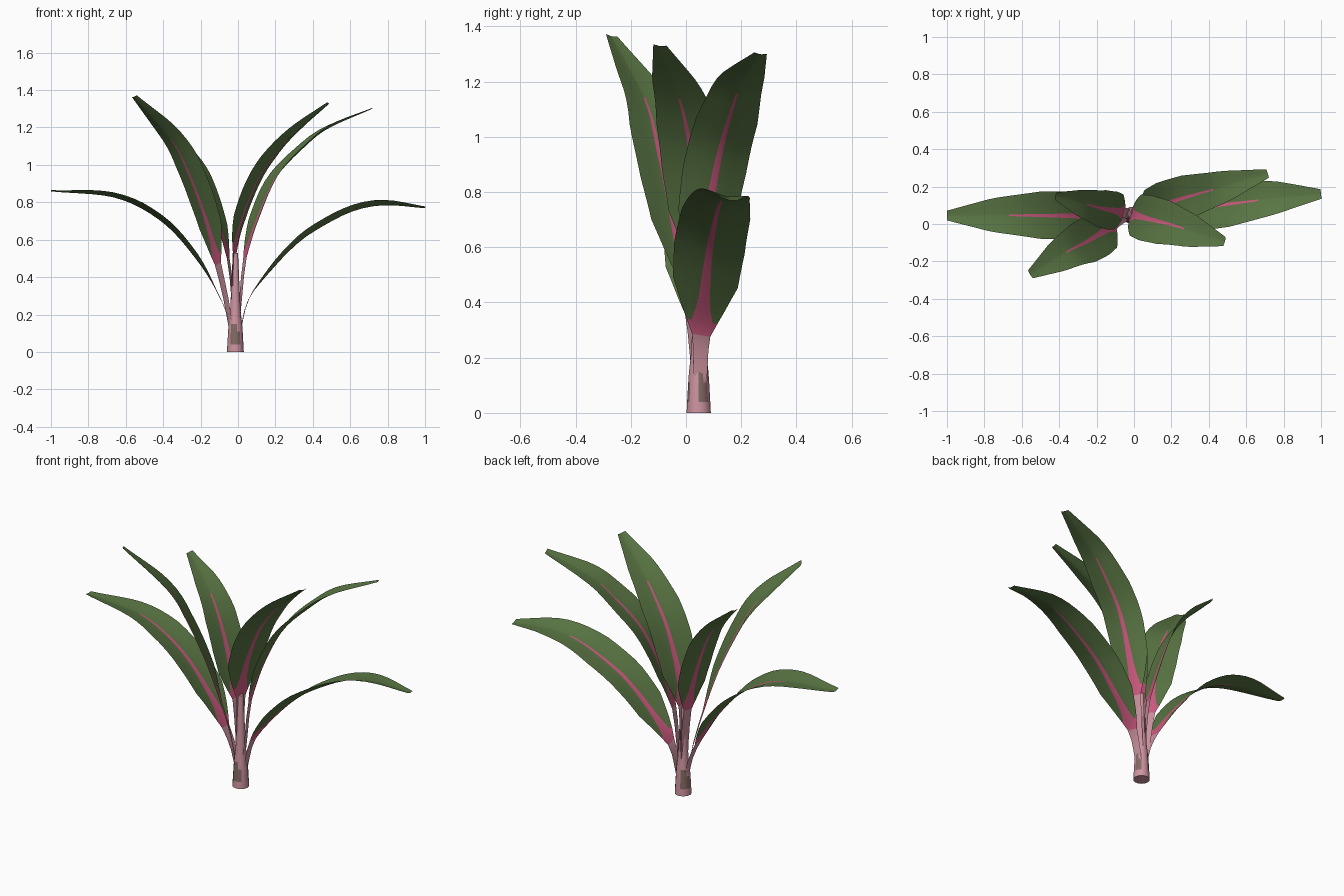
import bpy, bmesh, math
from mathutils import Vector

if "Cube" in bpy.data.objects:
    bpy.data.objects.remove(bpy.data.objects["Cube"])


def material(name, rgb):
    m = bpy.data.materials.new(name)
    lin = [((c / 255 + 0.055) / 1.055) ** 2.4 for c in rgb]
    m.diffuse_color = (*lin, 1)
    m.use_nodes = True
    m.node_tree.nodes["Principled BSDF"].inputs["Base Color"].default_value = m.diffuse_color
    return m


GREEN = material("leaf green", (90, 118, 68))
PINK = material("hot pink", (208, 92, 130))
PALE = material("pale pink", (206, 148, 160))
BROWN = material("stem brown", (132, 106, 100))
MATS = [GREEN, PINK, PALE, BROWN]


def finish(name, bm):
    mesh = bpy.data.meshes.new(name)
    for m in MATS:
        mesh.materials.append(m)
    for f in bm.faces:
        f.smooth = True
    bm.to_mesh(mesh)
    bm.free()
    ob = bpy.data.objects.new(name, mesh)
    bpy.context.collection.objects.link(ob)
    return ob


def lerp_table(table, t):
    for (a, va), (b, vb) in zip(table, table[1:]):
        if t <= b:
            return va + (vb - va) * (t - a) / (b - a)
    return table[-1][1]


def spline(pts, steps=12):
    """Dense smooth curve through the points."""
    p = [2 * pts[0] - pts[1]] + pts + [2 * pts[-1] - pts[-2]]
    out = []
    for i in range(1, len(p) - 2):
        a, b, c, d = p[i - 1:i + 3]
        for k in range(steps):
            t = k / steps
            out.append(0.5 * (2 * b + (c - a) * t + (2 * a - 5 * b + 4 * c - d) * t * t
                              + (3 * b - a - 3 * c + d) * t ** 3))
    return out + [pts[-1]]


def resample(line, n):
    lens = [0]
    for a, b in zip(line, line[1:]):
        lens.append(lens[-1] + (b - a).length)
    out, j = [], 0
    for i in range(n + 1):
        s = lens[-1] * i / n
        while j < len(lens) - 2 and lens[j + 1] < s:
            j += 1
        out.append(line[j].lerp(line[j + 1], (s - lens[j]) / (lens[j + 1] - lens[j])))
    return out


BLADE = [(0, .26), (.08, .55), (.2, .92), (.35, 1), (.55, .97), (.78, .7), (.93, .36), (1, .2)]
RIB = [(0, .044), (.06, .038), (.12, .022), (.3, .014), (.5, .009), (.7, .004), (1, .003)]


def leaf(name, coords, half_width, fold=0.18, roll=0.0):
    """Stalk runs over the first three points, the blade over the rest."""
    pts = [Vector(c) for c in coords]
    dense = spline(pts)
    stalk = resample(dense[:25], 4)
    blade = resample(dense[24:], 20)
    path = stalk[:-1] + blade
    heading = pts[-1] - pts[0]
    side = Vector((-heading.y, heading.x, 0)).normalized()
    side = (side + Vector((0, 0, roll))).normalized()
    bm = bmesh.new()
    rows, fracs = [], []
    for i, p in enumerate(path):
        b = (i - 4) / 20
        tangent = (path[min(i + 1, len(path) - 1)] - path[max(i - 1, 0)]).normalized()
        up = tangent.cross(side)
        w = half_width * lerp_table(BLADE, b) if b >= 0 else 0.022 + 0.002 * i
        m = min(lerp_table(RIB, max(b, 0)), w * 0.85)
        mid = (w + m) / 2
        rows.append([bm.verts.new(p + side * u + up * ((abs(u) - w * 0.4) * fold))
                     for u in (-w, -mid, -m, m, mid, w)])
        fracs.append(b)
    for r0, r1, b in zip(rows, rows[1:], fracs):
        for k in range(5):
            f = bm.faces.new((r0[k], r1[k], r1[k + 1], r0[k + 1]))
            if b < -0.01:
                f.material_index = 2
            elif b < 0.04 or (k == 2 and b < 0.7):
                f.material_index = 1
    for f in bm.faces:
        f.normal_update()
    if sum(f.normal.z for f in bm.faces) < 0:
        bmesh.ops.reverse_faces(bm, faces=bm.faces[:])
    return finish(name, bm)


# Six arching leaves
leaf("low_left_leaf", [(-.035, .045, .08), (-.06, .045, .2), (-.115, .045, .32), (-.22, .045, .5),
                       (-.40, .045, .7), (-.65, .047, .83), (-1, .045, .86)], .13, roll=0.08)
leaf("low_right_leaf", [(.01, .05, .06), (.025, .053, .16), (.06, .055, .28), (.15, .065, .41),
                        (.28, .08, .555), (.40, .095, .65), (.6, .12, .755), (.78, .143, .79),
                        (1, .16, .77)], .13, roll=-0.17)
leaf("high_right_leaf", [(0, .05, .1), (.02, .055, .32), (.04, .06, .5), (.1, .08, .72),
                         (.2, .12, .94), (.35, .165, 1.1), (.48, .2, 1.2), (.715, .27, 1.3)],
     .12, roll=-0.13)
leaf("centre_leaf", [(-.015, .045, .1), (-.018, .05, .34), (-.015, .05, .52), (.015, .045, .7),
                     (.1, .022, .92), (.2, -.003, 1.07), (.315, -.04, 1.19), (.485, -.095, 1.33)],
     .125, roll=-0.1)
leaf("high_left_leaf", [(-.035, .04, .1), (-.07, .025, .3), (-.11, .0, .47), (-.165, -.04, .7),
                        (-.255, -.095, .95), (-.355, -.145, 1.14), (-.555, -.27, 1.365)],
     .125, roll=0.2)
leaf("back_left_leaf", [(-.025, .05, .1), (-.035, .055, .33), (-.055, .06, .5), (-.1, .07, .7),
                        (-.18, .085, .93), (-.27, .11, 1.07), (-.42, .15, 1.215)],
     .105, roll=-0.12)

# Stem: closed tapering tube with brown patches near the ground
SIDES = 14
bm = bmesh.new()
rings = []
profile = [(0, .045), (.04, .043), (.075, .041), (.11, .039), (.15, .036), (.22, .028),
           (.35, .022), (.53, .014)]
for z, r in profile:
    rings.append([bm.verts.new((-.014 + r * math.cos(2 * math.pi * k / SIDES),
                                .046 + r * math.sin(2 * math.pi * k / SIDES), z))
                  for k in range(SIDES)])
for i, (a, b) in enumerate(zip(rings, rings[1:])):
    for k in range(SIDES):
        n = (k + 1) % SIDES
        f = bm.faces.new((a[k], a[n], b[n], b[k]))
        patch = (i in (1, 2) and k % 5 in (0, 1, 4)) or (i == 3 and k % 5 in (0, 4))
        f.material_index = 3 if patch else 2
bm.faces.new(rings[0][::-1]).material_index = 2
bm.faces.new(rings[-1]).material_index = 2
stem = finish("stem", bm)
bpy.context.view_layer.objects.active = stem
stem.select_set(True)
bpy.ops.object.shade_smooth_by_angle()
